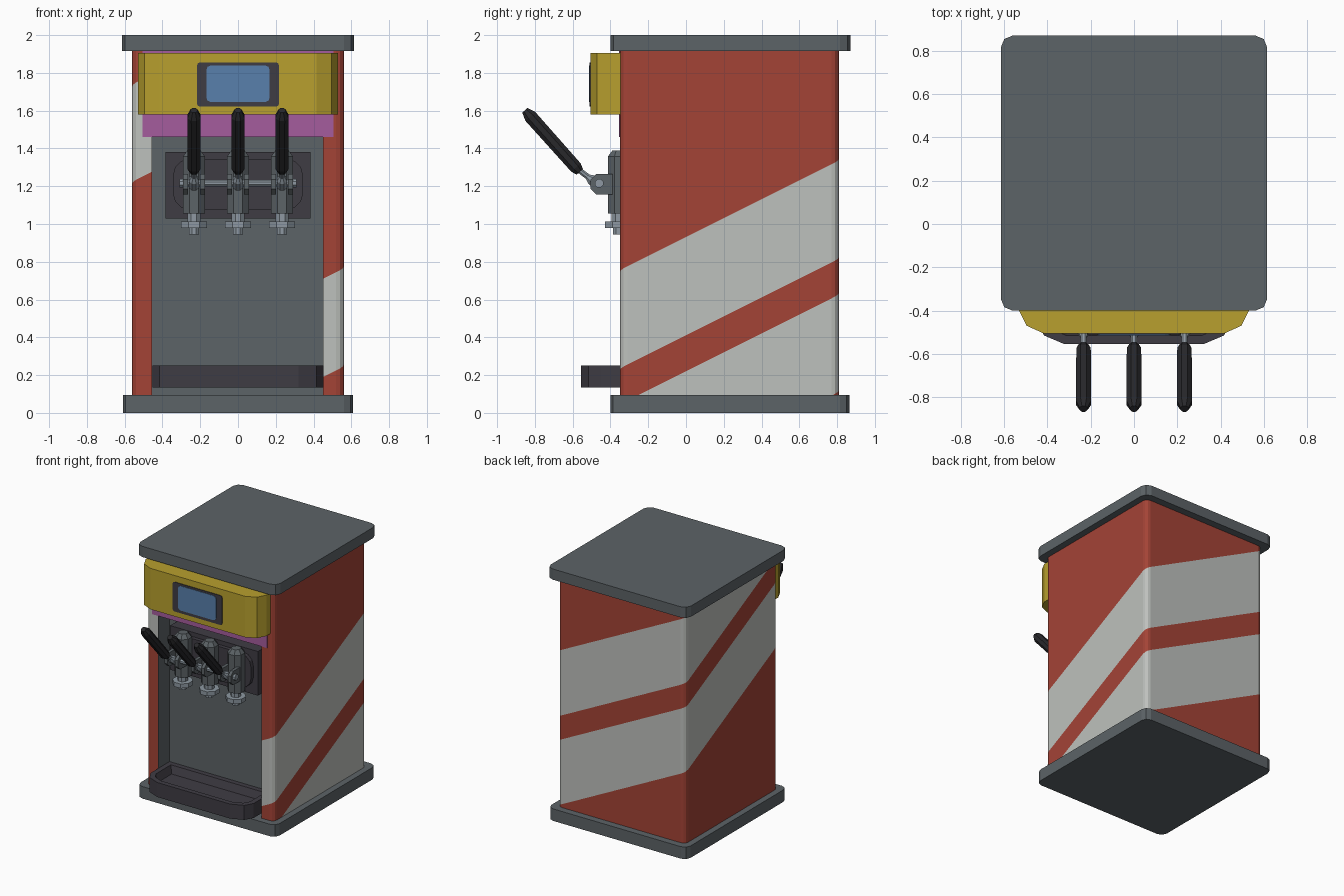
import bpy, bmesh, math
from mathutils import Vector

cube = bpy.data.objects.get("Cube")
if cube:
    bpy.data.objects.remove(cube, do_unlink=True)


def material(name, *srgb):
    lin = [((c / 255 + 0.055) / 1.055) ** 2.4 for c in srgb] + [1]
    m = bpy.data.materials.new(name)
    m.use_nodes = True
    m.diffuse_color = lin
    m.node_tree.nodes["Principled BSDF"].inputs["Base Color"].default_value = lin
    return m


GREY = material("steel grey", 92, 99, 103)
RED = material("brick red", 164, 67, 54)
WHITE = material("off white", 190, 193, 189)
YELLOW = material("mustard yellow", 184, 160, 46)
PURPLE = material("orchid purple", 165, 92, 158)
DARK = material("charcoal", 63, 60, 68)
BLUE = material("screen blue", 88, 128, 172)
BLACK = material("handle black", 40, 40, 43)
SILVER = material("silver", 142, 153, 162)


def finish(name, bm, *mats, recalc=True):
    if recalc:
        bmesh.ops.recalc_face_normals(bm, faces=bm.faces)
    mesh = bpy.data.meshes.new(name)
    bm.to_mesh(mesh)
    bm.free()
    for m in mats:
        mesh.materials.append(m)
    ob = bpy.data.objects.new(name, mesh)
    bpy.context.collection.objects.link(ob)
    return ob


def rounded(x0, x1, y0, y1, r, segs):
    """Counter-clockwise rounded rectangle, starting at the lower right corner."""
    pts = []
    corners = ((x1 - r, y0 + r), (x1 - r, y1 - r), (x0 + r, y1 - r), (x0 + r, y0 + r))
    for i, (cx, cy) in enumerate(corners):
        for k in range(segs + 1):
            a = math.pi / 2 * (i - 1 + k / segs)
            pts.append((cx + r * math.cos(a), cy + r * math.sin(a)))
    return pts


def box(x0, x1, y0, y1):
    return [(x1, y0), (x1, y1), (x0, y1), (x0, y0)]


PLACE = {"X": lambda u, v, w: (w, u, v),
         "Y": lambda u, v, w: (u, w, v),
         "Z": lambda u, v, w: (u, v, w)}


def prism_bm(pts, a, b, axis="Z"):
    bm = bmesh.new()
    rings = [[bm.verts.new(PLACE[axis](u, v, w)) for u, v in pts] for w in (a, b)]
    for ring in rings:
        bm.faces.new(ring)
    n = len(pts)
    for i in range(n):
        j = (i + 1) % n
        bm.faces.new((rings[0][i], rings[0][j], rings[1][j], rings[1][i]))
    bmesh.ops.recalc_face_normals(bm, faces=bm.faces)
    return bm


def prism(name, pts, a, b, mat, axis="Z"):
    return finish(name, prism_bm(pts, a, b, axis), mat)


def tube(name, start, end, steps, mat, sides=8):
    """Solid along start-end; steps are (fraction, radius)."""
    bm = bmesh.new()
    start, end = Vector(start), Vector(end)
    rot = (end - start).to_track_quat("Z", "Y")
    rings = []
    for f, r in steps:
        ring = []
        for k in range(sides):
            a = 2 * math.pi * (k + 0.5) / sides
            offset = rot @ Vector((r * math.cos(a), r * math.sin(a), 0))
            ring.append(bm.verts.new(start.lerp(end, f) + offset))
        rings.append(ring)
    bm.faces.new(rings[0])
    bm.faces.new(rings[-1])
    for lo, hi in zip(rings, rings[1:]):
        for k in range(sides):
            j = (k + 1) % sides
            bm.faces.new((lo[k], lo[j], hi[j], hi[k]))
    return finish(name, bm, mat)


# Base and lid
prism("base_plate", rounded(-0.61, 0.61, -0.4, 0.865, 0.05, 2), 0, 0.095, GREY)
prism("top_plate", rounded(-0.615, 0.615, -0.4, 0.87, 0.055, 2), 1.915, 2, GREY)

# Cabinet shell with stripes climbing around it
SLOPE, Z0, Z1 = 0.5, 0.095, 1.915
BANDS = (0, 0.52, 0.71, 1.225)
outline = [(0.45, -0.35)] + rounded(-0.56, 0.56, -0.35, 0.81, 0.04, 3) + [(-0.455, -0.35)]
shell = bmesh.new()
rise = 0.71
for p, q in zip(outline, outline[1:]):
    p, q = Vector((*p, 0)), Vector((*q, 0))
    t = (q - p).normalized()
    up = Vector((0, 0, 1))
    part = bmesh.new()
    part.faces.new([part.verts.new(c) for c in (p + up * Z0, q + up * Z0, q + up * Z1, p + up * Z1)])
    for k in BANDS:
        bmesh.ops.bisect_plane(part, geom=part.verts[:] + part.edges[:] + part.faces[:], dist=1e-5,
                               plane_co=p + up * (rise - k), plane_no=up - SLOPE * t)
    for f in part.faces:
        c = f.calc_center_median()
        depth = rise + SLOPE * (c - p).dot(t) - c.z
        new = shell.faces.new([shell.verts.new(v.co) for v in f.verts])
        new.material_index = int(BANDS[0] < depth < BANDS[1] or BANDS[2] < depth < BANDS[3])
    part.free()
    rise += SLOPE * (q - p).length
bmesh.ops.remove_doubles(shell, verts=shell.verts, dist=1e-5)
finish("cabinet_shell", shell, RED, WHITE, recalc=False)

# Recessed front bay
prism("bay_liner", [(-0.455, -0.348), (-0.455, -0.21), (0.45, -0.21), (0.45, -0.348),
                    (0.465, -0.348), (0.465, -0.195), (-0.47, -0.195), (-0.47, -0.348)],
      Z0, 1.47, GREY)
prism("bay_ceiling", box(-0.455, 0.45, -0.35, -0.2), 1.46, Z1, GREY)
prism("fascia_panel", box(-0.505, 0.505, 1.46, Z1), -0.356, -0.348, PURPLE, "Y")

# Control housing and screen
half = [(0.53, -0.345), (0.53, -0.4), (0.495, -0.47), (0.415, -0.506)]
prism("control_housing", half + [(-x, y) for x, y in reversed(half)], 1.58, 1.905, YELLOW)
prism("screen_frame", rounded(-0.217, 0.217, 1.622, 1.855, 0.015, 2), -0.511, -0.504, DARK, "Y")
prism("screen", rounded(-0.168, 0.168, 1.645, 1.84, 0.025, 2), -0.514, -0.508, BLUE, "Y")

# Drip tray with a sunken well
half = [(0.452, -0.212), (0.452, -0.45), (0.415, -0.515), (0.32, -0.555)]
tray = prism_bm(half + [(-x, y) for x, y in reversed(half)], 0.135, 0.25)
well = [f for f in tray.faces if f.normal.z > 0.9]
for width, drop in ((0.04, 0), (0.02, 0.06)):
    bmesh.ops.inset_region(tray, faces=well, thickness=width, use_even_offset=True)
    bmesh.ops.translate(tray, verts=list({v for f in well for v in f.verts}), vec=(0, 0, -drop))
finish("drip_tray", tray, DARK)

# Valve mounting plate and shared hinge rod
prism("mounting_plate", box(-0.385, 0.385, 1.03, 1.38), -0.3, -0.205, DARK, "Y")
prism("mounting_pad", rounded(-0.345, 0.345, 1.075, 1.345, 0.09, 3), -0.33, -0.295, DARK, "Y")
tube("hinge_rod", (-0.31, -0.46, 1.215), (0.31, -0.46, 1.215),
     [(0, 0.024), (0.03, 0.024), (0.03, 0.018), (0.97, 0.018), (0.97, 0.024), (1, 0.024)], SILVER)

# Three dispensing valves with pull levers
ear = [(-0.39, 1.155), (-0.475, 1.155), (-0.505, 1.185), (-0.505, 1.235), (-0.475, 1.265), (-0.39, 1.265)]
for side, x in (("right", -0.233), ("middle", 0), ("left", 0.233)):
    tube(side + "_valve_body", (x, -0.355, 1.055), (x, -0.355, 1.39),
         [(0, 0.064), (0.9, 0.064), (1, 0.037)], GREY)
    tube(side + "_nozzle", (x, -0.36, 0.945), (x, -0.36, 1.06),
         [(0, 0.03), (0.3, 0.03), (0.3, 0.075), (0.6, 0.075), (0.6, 0.038), (1, 0.038)], SILVER)
    for tag, a, b in (("outer", 0.033, 0.058), ("inner", -0.058, -0.033)):
        prism(f"{side}_hinge_ear_{tag}", ear, x + a, x + b, GREY, "X")
    tube(side + "_lever_rod", (x, -0.455, 1.2), (x, -0.585, 1.3),
         [(0, 0.03), (0.35, 0.03), (0.5, 0.016), (1, 0.016)], SILVER)
    tube(side + "_handle", (x, -0.562, 1.276), (x, -0.853, 1.602),
         [(0, 0.024), (0.07, 0.036), (0.9, 0.038), (1, 0.02)], BLACK)
